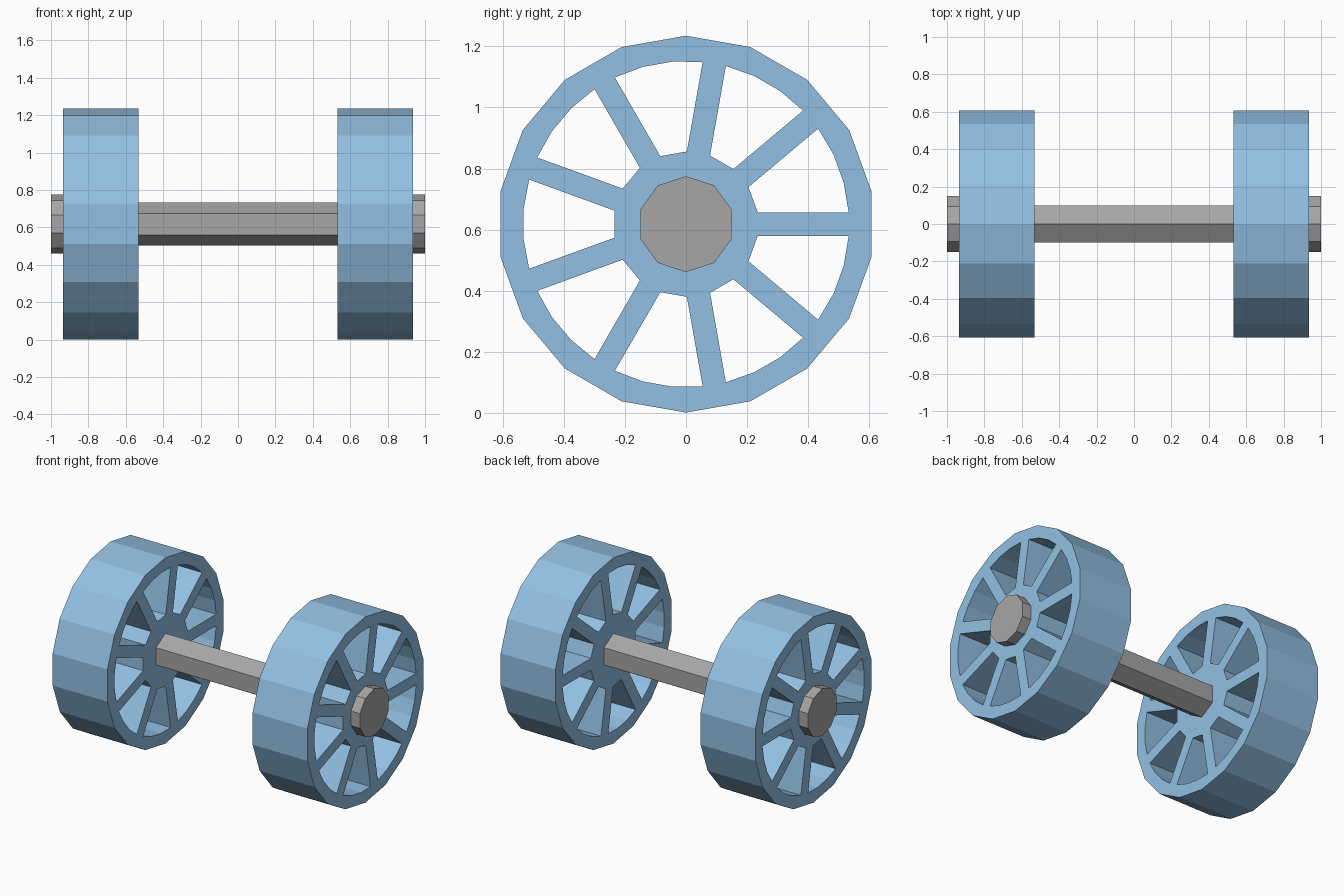
import bpy
from math import sin, cos, asin, radians, degrees, pi

if "Cube" in bpy.data.objects:
    bpy.data.objects.remove(bpy.data.objects["Cube"])

CENTRE_Z = 0.618
SIDEWAYS = (pi / 2, 0, pi / 2)      # local x, y, z -> world y, z, x

blue = bpy.data.materials.new("wheel_blue")
blue.diffuse_color = (0.29, 0.53, 0.77, 1)
blue.use_nodes = True
blue.node_tree.nodes["Principled BSDF"].inputs["Base Color"].default_value = blue.diffuse_color
grey = bpy.data.materials.new("axle_grey")
grey.diffuse_color = (0.38, 0.38, 0.38, 1)
grey.use_nodes = True
grey.node_tree.nodes["Principled BSDF"].inputs["Base Color"].default_value = grey.diffuse_color


def ring(radius, angles):
    return [(radius * cos(radians(a)), radius * sin(radians(a))) for a in angles]


def bar(name, sides, radius, x0, x1):
    bpy.ops.mesh.primitive_cylinder_add(
        vertices=sides, radius=radius, depth=x1 - x0,
        location=((x0 + x1) / 2, 0, CENTRE_Z), rotation=SIDEWAYS)
    bpy.context.object.name = name
    bpy.context.object.data.materials.append(grey)


def wheel(name, x):
    # rim outline, then nine windows that leave parallel-sided spokes
    loops = [ring(0.617, [90 + 20 * i for i in range(18)])]
    rim_r, hub_r, half_spoke = 0.534, 0.238, 0.0385
    a = 20 - degrees(asin(half_spoke / rim_r))
    b = 20 - degrees(asin(half_spoke / hub_r))
    for i in range(9):
        m = 20 + 40 * i
        loops.append(ring(rim_r, [m - a, m - a / 3, m + a / 3, m + a])
                     + ring(hub_r, [m + b, m - b]))
    curve = bpy.data.curves.new(name, 'CURVE')
    curve.dimensions = '2D'
    curve.fill_mode = 'BOTH'
    curve.extrude = 0.201
    for pts in loops:
        s = curve.splines.new('POLY')
        s.points.add(len(pts) - 1)
        for p, (u, v) in zip(s.points, pts):
            p.co = (u, v, 0, 1)
        s.use_cyclic_u = True
        s.use_smooth = False
    curve.materials.append(blue)
    obj = bpy.data.objects.new(name, curve)
    bpy.context.collection.objects.link(obj)
    obj.location = (x, 0, CENTRE_Z)
    obj.rotation_euler = SIDEWAYS
    bpy.ops.object.select_all(action='DESELECT')
    obj.select_set(True)
    bpy.context.view_layer.objects.active = obj
    bpy.ops.object.convert(target='MESH')
    bpy.ops.object.shade_flat()


# hexagonal axle between the wheels
bar("axle", 6, 0.115, -0.54, 0.54)

# wheels and ten-sided hub caps
for side, s in (("left", -1), ("right", 1)):
    wheel(side + "_wheel", s * 0.734)
    x0, x1 = sorted((s * 0.92, s * 1.0))
    bar(side + "_hub_cap", 10, 0.157, x0, x1)
